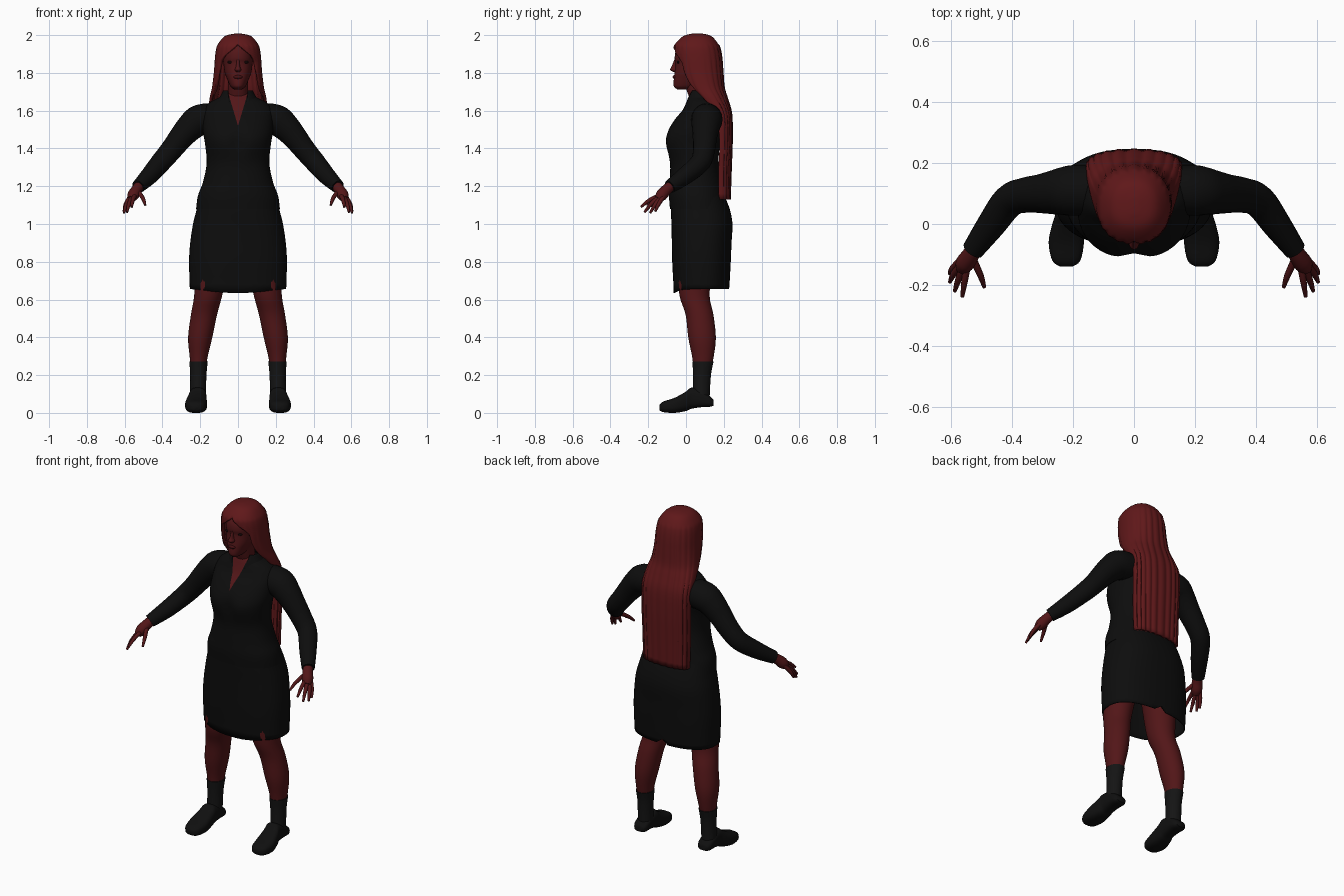
import bpy, bmesh
from math import sin, cos, pi, exp
from mathutils import Vector

cube = bpy.data.objects.get("Cube")
if cube:
    bpy.data.objects.remove(cube)


def material(name, color):
    m = bpy.data.materials.new(name)
    m.use_nodes = True
    m.diffuse_color = (*color, 1)
    bsdf = m.node_tree.nodes["Principled BSDF"]
    bsdf.inputs["Base Color"].default_value = (*color, 1)
    bsdf.inputs["Roughness"].default_value = 0.8
    return m


SKIN = material("deep red skin", (0.085, 0.008, 0.009))
HAIR = material("red hair", (0.115, 0.009, 0.010))
CLOTH = material("black cloth", (0.004, 0.004, 0.004))
SOCK = material("charcoal knit", (0.007, 0.007, 0.007))
SHOE = material("black leather", (0.005, 0.005, 0.005))
EYE = material("dark eye", (0.006, 0.002, 0.002))
LIP = material("dark lips", (0.055, 0.005, 0.006))


def refine(rows, steps=4):
    """Catmull-Rom interpolation between rows of numbers."""
    out = []
    for i in range(len(rows) - 1):
        a, b, c, d = (rows[max(i - 1, 0)], rows[i], rows[i + 1],
                      rows[min(i + 2, len(rows) - 1)])
        for s in range(steps):
            t = s / steps
            out.append([q + t / 2 * (r - p + t * (2 * p - 5 * q + 4 * r - u
                                                  + t * (3 * (q - r) + u - p)))
                        for p, q, r, u in zip(a, b, c, d)])
    return out + [list(rows[-1])]


def finish(name, bm, mat, angle=1.0):
    bmesh.ops.remove_doubles(bm, verts=bm.verts, dist=0.0003)
    bmesh.ops.recalc_face_normals(bm, faces=bm.faces)
    me = bpy.data.meshes.new(name)
    bm.to_mesh(me)
    bm.free()
    me.materials.append(mat)
    ob = bpy.data.objects.new(name, me)
    bpy.context.collection.objects.link(ob)
    bpy.ops.object.select_all(action="DESELECT")
    bpy.context.view_layer.objects.active = ob
    ob.select_set(True)
    bpy.ops.object.shade_smooth_by_angle(angle=angle)
    return ob


def skin_rings(rings, wrap, caps):
    bm = bmesh.new()
    vs = [[bm.verts.new(p) for p in ring] for ring in rings]
    n = len(vs[0])
    for a, b in zip(vs, vs[1:]):
        for i in range(n if wrap else n - 1):
            j = (i + 1) % n
            bm.faces.new((a[i], a[j], b[j], b[i]))
    for use, ring in zip(caps, (vs[0], vs[-1])):
        if use:
            bm.faces.new(ring)
    return bm


def loft(name, rows, mat, side=1, axis="z", p=2.2, n=40, caps=(1, 1),
         shape=None, shell=0, edit=None):
    """Rows: position, centre x, half width, low, high, optional front gap angle."""
    wrap = len(rows[0]) == 5
    rings = []
    for row in refine(rows):
        t, c, h, lo, hi = row[:5]
        gap = 0 if wrap else max(row[5], 0)
        ring = []
        for i in range(n if wrap else n + 1):
            th = gap + (2 * pi - 2 * gap) * i / n
            s, k = (abs(f) ** (2 / p) * (1 if f > 0 else -1) for f in (sin(th), cos(th)))
            x, d = side * (c + h * s), (lo + hi) / 2 - (hi - lo) / 2 * k
            v = Vector((x, d, t) if axis == "z" else (x, t, d))
            ring.append(shape(v, th) if shape else v)
        rings.append(ring)
    bm = skin_rings(rings, wrap, caps)
    if edit:
        edit(bm)
    ob = finish(name, bm, mat)
    if shell:
        mod = ob.modifiers.new("thickness", "SOLIDIFY")
        mod.thickness, mod.offset = shell, 0
    return ob


def tube(name, pts, mat, side=1, ref=(0, 1, 0), n=20):
    """Tapered round limb through points (x, y, z, radius)."""
    pts = refine(pts)
    rings = []
    for i, q in enumerate(pts):
        t = Vector(pts[min(i + 1, len(pts) - 1)][:3]) - Vector(pts[max(i - 1, 0)][:3])
        u = t.cross(Vector(ref)).normalized()
        w = t.cross(u).normalized()
        ring = [Vector(q[:3]) + q[3] * (u * cos(2 * pi * k / n) + w * sin(2 * pi * k / n))
                for k in range(n)]
        rings.append([Vector((side * v.x, v.y, v.z)) for v in ring])
    return finish(name, skin_rings(rings, True, (1, 1)), mat)


def blob(name, centre, size, mat):
    bm = bmesh.new()
    bmesh.ops.create_uvsphere(bm, u_segments=16, v_segments=10, radius=1)
    for v in bm.verts:
        v.co = Vector(centre) + v.co * Vector(size)
    return finish(name, bm, mat)


# Jacket body, with a V neck cut into the front
def bust(v, th):
    if v.y < 0:
        v.y += 0.02 * exp(-(v.x / 0.04) ** 2 - ((v.z - 1.43) / 0.06) ** 2)
    return v


V_LOW, V_SLOPE = 1.52, 0.3


def cut_neck(bm):
    for s in (1, -1):
        front = [f for f in bm.faces if f.calc_center_median().y < 0.06
                 and f.calc_center_median().z > 1.48]
        geom = front + list({e for f in front for e in f.edges}) \
            + list({v for f in front for v in f.verts})
        bmesh.ops.bisect_plane(bm, geom=geom, plane_co=(0, 0, V_LOW),
                               plane_no=(s, 0, -V_SLOPE))
    for f in bm.faces:
        c = f.calc_center_median()
        if c.y < 0.06 and abs(c.x) < (c.z - V_LOW) * V_SLOPE:
            f.material_index = 1


jacket = loft("jacket", [
    (1.08, 0, .222, -.085, .222), (1.15, 0, .212, -.09, .205), (1.22, 0, .186, -.087, .19),
    (1.32, 0, .166, -.085, .172), (1.42, 0, .174, -.113, .18), (1.48, 0, .184, -.105, .193),
    (1.55, 0, .188, -.062, .203), (1.60, 0, .185, -.02, .2), (1.64, 0, .155, .0, .185),
    (1.67, 0, .1, .012, .15), (1.69, 0, .06, .022, .12)],
    CLOTH, n=48, shape=bust, edit=cut_neck)
jacket.data.materials.append(SKIN)

loft("collar", [(1.63, 0, .125, -.002, .18, .3), (1.67, 0, .095, .008, .15, .5),
                (1.705, 0, .075, .02, .14, .75)], CLOTH, caps=(0, 0), shell=.006)


# Skirt with a dipped front hem and a back slit
def hem(v, th):
    if v.z < 0.67:
        v.z -= 0.02 * max(0, cos(th)) ** 4
        if abs(th - pi) < 0.01:
            v.z = 0.685
    return v


loft("skirt", [(1.15, 0, .2, -.075, .2), (1.08, 0, .215, -.077, .228),
               (1.0, 0, .235, -.074, .243), (.9, 0, .25, -.072, .238),
               (.8, 0, .256, -.07, .234), (.655, 0, .252, -.062, .226)],
     CLOTH, n=60, caps=(1, 0), p=2.4, shape=hem, shell=.006)

# Neck, head and face
loft("neck", [(1.6, 0, .07, .03, .15), (1.66, 0, .056, .02, .13), (1.72, 0, .052, .0, .12),
              (1.78, 0, .055, -.01, .12)], SKIN)
loft("head", [(1.712, 0, .02, -.045, .03), (1.725, 0, .036, -.062, .07),
              (1.74, 0, .046, -.066, .1), (1.77, 0, .059, -.064, .12), (1.8, 0, .07, -.06, .13),
              (1.85, 0, .077, -.055, .14), (1.88, 0, .079, -.06, .15),
              (1.92, 0, .076, -.052, .15), (1.96, 0, .055, -.02, .13)], SKIN)
loft("nose", [(1.875, 0, .008, -.06, -.02), (1.835, 0, .011, -.076, -.02),
              (1.817, 0, .018, -.084, -.02), (1.805, 0, .012, -.068, -.02)], SKIN, n=16)
blob("lips", (0, -.06, 1.778), (.024, .011, .010), LIP)

# Long hair: cap opening around the face, flowing into a flat back panel
def strands(v, th):
    if v.z < 1.95:
        v.y += 0.003 * cos(th * 22)
    return v


loft("hair", [(2.0, 0, .015, .035, .085, 0), (1.988, 0, .065, -.01, .13, 0),
              (1.95, 0, .098, -.05, .163, 0), (1.92, 0, .109, -.057, .175, .25),
              (1.87, 0, .115, -.053, .183, .75), (1.8, 0, .12, -.04, .188, .88),
              (1.72, 0, .13, .0, .195, 1.05), (1.66, 0, .143, .06, .213, 1.2),
              (1.58, 0, .15, .13, .234, 1.4), (1.45, 0, .15, .135, .237, 1.5),
              (1.3, 0, .147, .13, .232, 1.5), (1.13, 0, .142, .14, .226, 1.5)],
     HAIR, n=72, caps=(1, 0), p=2.3, shape=strands, shell=.016)

# Paired parts
fingers = {
    "index_finger": [(.548, -.145, 1.15), (.557, -.195, 1.125), (.563, -.238, 1.09)],
    "middle_finger": [(.56, -.14, 1.145), (.577, -.185, 1.105), (.588, -.22, 1.062)],
    "ring_finger": [(.568, -.132, 1.143), (.592, -.165, 1.1), (.604, -.19, 1.058)],
    "little_finger": [(.57, -.12, 1.145), (.595, -.145, 1.105), (.605, -.163, 1.067)],
    "thumb": [(.53, -.11, 1.175), (.503, -.17, 1.135), (.491, -.207, 1.1)]}

for label, s in (("left", 1), ("right", -1)):
    blob(label + "_eye", (s * .039, -.041, 1.857), (.018, .007, .008), EYE)
    tube(label + "_sleeve", [
        (.1, .11, 1.56, .08), (.2, .11, 1.55, .083), (.25, .105, 1.515, .075),
        (.3, .1, 1.46, .065), (.355, .095, 1.39, .058), (.41, .075, 1.325, .054),
        (.47, -.005, 1.255, .047), (.528, -.085, 1.198, .036)], CLOTH, s)
    tube(label + "_palm", [(.52, -.075, 1.205, .026), (.538, -.105, 1.18, .029),
                           (.555, -.13, 1.152, .031), (.565, -.15, 1.132, .02)],
         SKIN, s, ref=(1, 0, 0))
    for name, path in fingers.items():
        radii = (.012, .0105, .006)
        tube(label + "_" + name, [(*q, r) for q, r in zip(path, radii)],
             SKIN, s, ref=(1, 0, 0), n=10)
    loft(label + "_leg", [
        (.95, .11, .1, -.04, .16), (.75, .143, .086, -.045, .138), (.62, .158, .074, -.034, .125),
        (.52, .18, .069, -.002, .145), (.4, .2, .064, .012, .158),
        (.3, .208, .048, .032, .147), (.22, .21, .038, .042, .13)], SKIN, s, p=2)
    loft(label + "_sock", [(.272, .209, .049, .033, .146), (.2, .21, .043, .038, .132),
                           (.08, .212, .042, .038, .125)], SOCK, s, p=2)
    loft(label + "_shoe", [
        (-.14, .222, .02, .014, .042), (-.12, .222, .046, .004, .06), (-.06, .222, .058, 0, .08),
        (0, .217, .051, .01, .113), (.03, .213, .046, .022, .134), (.08, .213, .045, .03, .118),
        (.125, .213, .042, .032, .09), (.145, .213, .03, .038, .07)],
        SHOE, s, axis="y", p=2.8)
